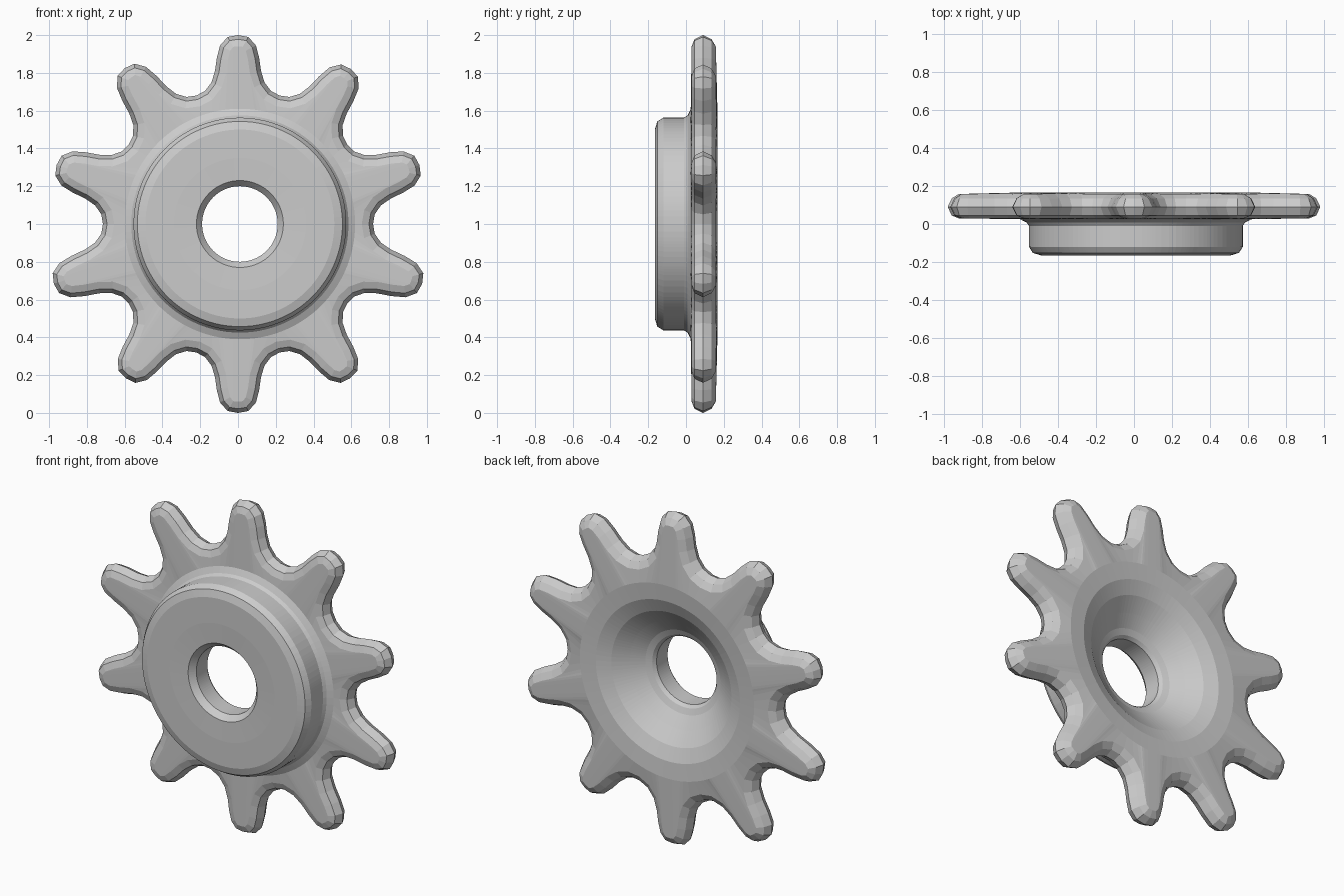
import bpy, bmesh, math
from mathutils import Vector

if "Cube" in bpy.data.objects:
    bpy.data.objects.remove(bpy.data.objects["Cube"])

TEETH = 10
# half a tooth: (sideways, outward), tip to valley
HALF = [(0, 1.0), (0.055, 0.99), (0.095, 0.945), (0.112, 0.88), (0.122, 0.81),
        (0.14, 0.75), (0.175, 0.704)]
VALLEY = (0.221, 0.68)
# small differences in tooth length, starting at the top and going clockwise
LENGTH = [1.0, 1.015, 1.01, 1.025, 1.01, 1.0, 1.01, 1.025, 1.01, 1.02]

# toothed outline
outline = []
side = [(-x, r) for x, r in reversed(HALF[1:])] + HALF + [VALLEY]
for i in range(TEETH):
    a = i * 2 * math.pi / TEETH
    for x, r in side:
        if r > 0.8:
            r = 0.8 + (r - 0.8) * (1 + (LENGTH[i] - 1) * 5)
        outline.append(Vector((x * math.cos(a) + r * math.sin(a),
                               r * math.cos(a) - x * math.sin(a))))
n = len(outline)


def inset(d):
    """Outline moved inward by d."""
    out = []
    for i, p in enumerate(outline):
        t = (outline[(i + 1) % n] - outline[i - 1]).normalized()
        out.append(p + Vector((t.y, -t.x)) * d)
    return out


def circle(r):
    return [p.normalized() * r + Vector((0.01, 0.0)) for p in outline]


# closed section: bore, raised hub, plate with rounded teeth, dished back
rings = [(circle(r), y) for r, y in [
    (0.20, -0.02), (0.20, -0.125), (0.23, -0.16), (0.35, -0.165), (0.50, -0.165),
    (0.543, -0.152), (0.563, -0.12), (0.563, -0.01), (0.575, 0.008), (0.61, 0.025)]]
rings += [(inset(d), y) for d, y in [
    (0.06, 0.03), (0.022, 0.045), (0.0, 0.09), (0.022, 0.135), (0.06, 0.158)]]
rings += [(circle(r), y) for r, y in [
    (0.58, 0.167), (0.48, 0.158), (0.40, 0.125), (0.32, 0.065), (0.25, 0.015),
    (0.215, 0.0)]]

bm = bmesh.new()
loops = [[bm.verts.new((p.x, y, p.y + 1.0)) for p in pts] for pts, y in rings]
for k, a in enumerate(loops):
    b = loops[(k + 1) % len(loops)]
    for i in range(n):
        j = (i + 1) % n
        bm.faces.new((a[i], a[j], b[j], b[i]))
bmesh.ops.recalc_face_normals(bm, faces=bm.faces)

# stand on the ground
low = min(v.co.z for v in bm.verts)
bmesh.ops.translate(bm, verts=bm.verts, vec=(0, 0, -low))

mesh = bpy.data.meshes.new("sprocket")
bm.to_mesh(mesh)
bm.free()
bpy.context.collection.objects.link(bpy.data.objects.new("sprocket", mesh))
